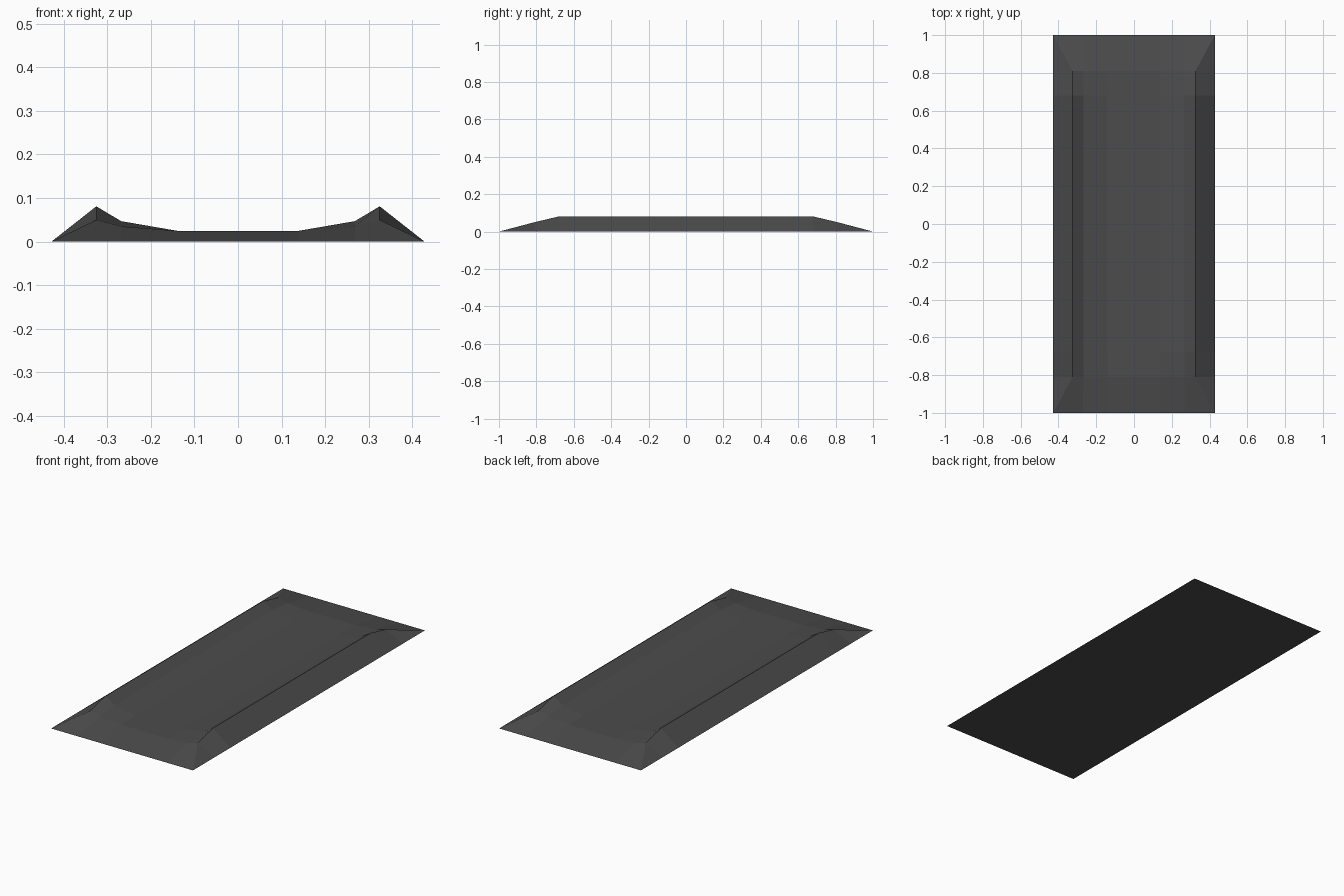
import bpy, bmesh

if "Cube" in bpy.data.objects:
    bpy.data.objects.remove(bpy.data.objects["Cube"])

# Half cross-section, centre to outside: x, height in the middle, height near the ends
HALF = [(0.14, 0.025, 0.025), (0.268, 0.047, 0.035), (0.325, 0.081, 0.05), (0.428, 0.0, 0.0)]
FULL = [(-x, a, b) for x, a, b in reversed(HALF)] + HALF
END_X = [-0.428, -0.428, -0.27, -0.14, 0.14, 0.27, 0.428, 0.428]

mat = bpy.data.materials.new("dark grey rubber")
mat.diffuse_color = (0.072, 0.072, 0.072, 1)
mat.use_nodes = True
mat.node_tree.nodes["Principled BSDF"].inputs["Base Color"].default_value = mat.diffuse_color

bm = bmesh.new()


def row(y):
    """One cross-section, flattened to the ground at the very ends."""
    pts = []
    for (x, mid, low), ex in zip(FULL, END_X):
        if abs(y) == 1:
            pts.append((ex, y, 0))
        else:
            pts.append((x, y, mid if abs(y) < 0.7 else low))
    return [bm.verts.new(p) for p in pts]


# Raised-rim tray skin, lofted from front to back
rows = [row(y) for y in (-1, -0.81, -0.68, 0.68, 0.81, 1)]
for a, b in zip(rows, rows[1:]):
    for i in range(len(a) - 1):
        bm.faces.new((a[i], a[i + 1], b[i + 1], b[i]))
bmesh.ops.remove_doubles(bm, verts=bm.verts, dist=0.0005)

# Flat underside
bmesh.ops.holes_fill(bm, edges=[e for e in bm.edges if e.is_boundary], sides=0)
bmesh.ops.recalc_face_normals(bm, faces=bm.faces)

mesh = bpy.data.meshes.new("ramp_tray")
bm.to_mesh(mesh)
bm.free()
mesh.materials.append(mat)
bpy.context.collection.objects.link(bpy.data.objects.new("ramp_tray", mesh))
